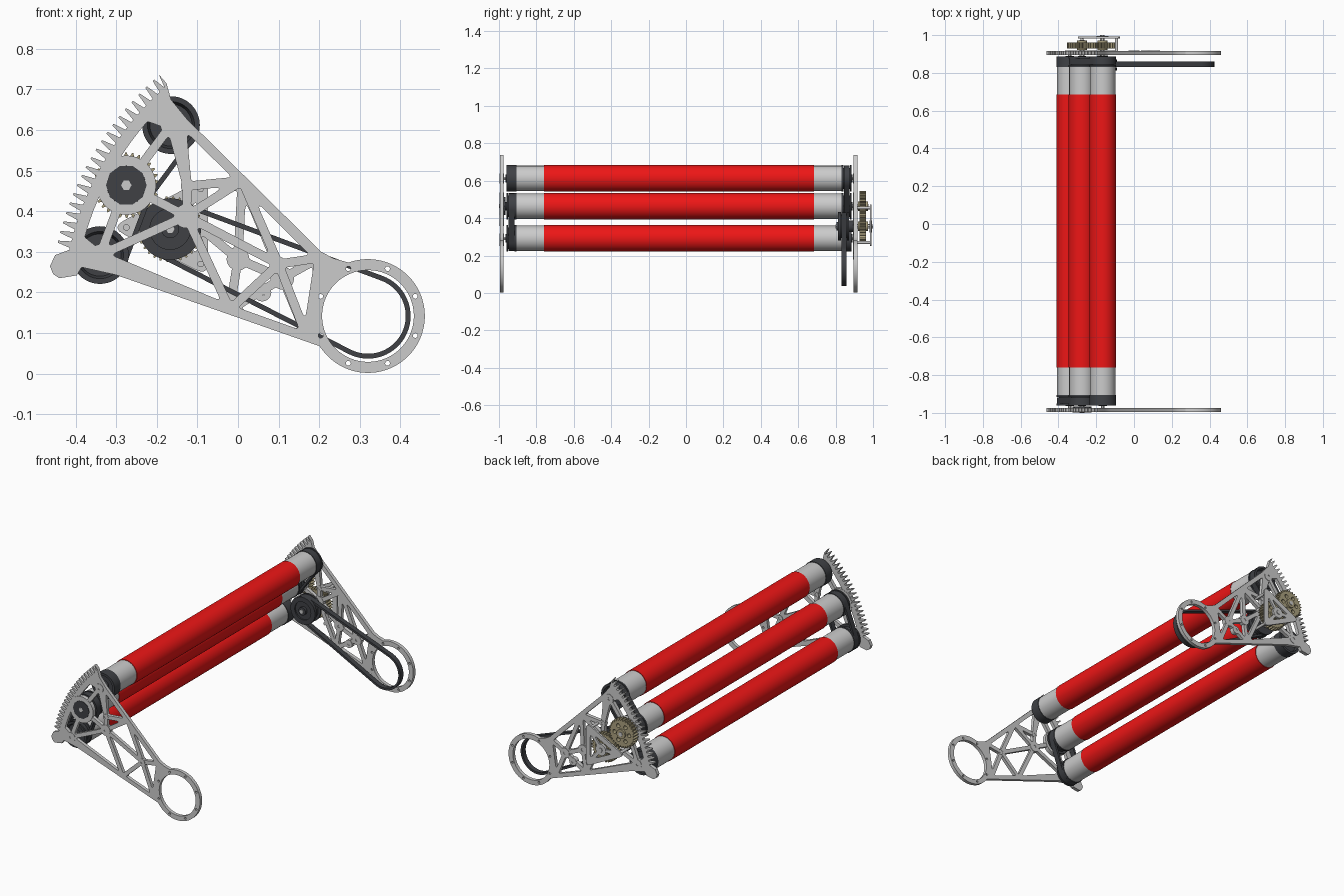
import bpy, bmesh
from math import sin, cos, pi, radians, atan2, acos, tan
from mathutils import Vector

if "Cube" in bpy.data.objects:
    bpy.data.objects.remove(bpy.data.objects["Cube"])


def material(name, rgb):
    m = bpy.data.materials.new(name)
    m.diffuse_color = (*rgb, 1)
    m.use_nodes = True
    m.node_tree.nodes["Principled BSDF"].inputs["Base Color"].default_value = m.diffuse_color
    return m


RED = material("roller_red", (0.85, 0.008, 0.008))
DARK = material("dark_plastic", (0.05, 0.053, 0.06))
TAN = material("gear_tan", (0.40, 0.35, 0.21))


def finish(ob, mat):
    if mat:
        ob.data.materials.append(mat)
    bpy.ops.object.select_all(action='DESELECT')
    ob.select_set(True)
    bpy.context.view_layer.objects.active = ob
    if ob.type == 'CURVE':
        bpy.ops.object.convert(target='MESH')
    bpy.ops.object.shade_smooth_by_angle(angle=radians(30))


def sheet(name, loops, y0, y1, mat=None):
    """Flat part in the xz plane: outer loop first, further loops are holes."""
    cu = bpy.data.curves.new(name, 'CURVE')
    cu.dimensions, cu.fill_mode, cu.extrude = '2D', 'BOTH', (y1 - y0) / 2
    for loop in loops:
        s = cu.splines.new('POLY')
        s.points.add(len(loop) - 1)
        for p, (x, z) in zip(s.points, loop):
            p.co = (x, z, 0, 1)
        s.use_cyclic_u = True
    ob = bpy.data.objects.new(name, cu)
    bpy.context.collection.objects.link(ob)
    ob.rotation_euler, ob.location = (pi / 2, 0, 0), (0, (y0 + y1) / 2, 0)
    finish(ob, mat)


def lathe(name, pos, profile, mat=None, n=48):
    """Turned part on an axis along y, profile is (radius, y)."""
    bm = bmesh.new()
    rings = [[bm.verts.new((pos[0] + r * cos(2 * pi * i / n), y, pos[1] + r * sin(2 * pi * i / n)))
              for i in range(n)] for r, y in profile]
    for a, b in zip(rings, rings[1:]):
        for i in range(n):
            bm.faces.new((a[i], a[(i + 1) % n], b[(i + 1) % n], b[i]))
    bm.faces.new(rings[0])
    bm.faces.new(rings[-1])
    bmesh.ops.recalc_face_normals(bm, faces=bm.faces)
    me = bpy.data.meshes.new(name)
    bm.to_mesh(me)
    bm.free()
    ob = bpy.data.objects.new(name, me)
    bpy.context.collection.objects.link(ob)
    finish(ob, mat)


def rod(name, pos, y0, y1, r, mat=None, n=48):
    lathe(name, pos, [(r, y0), (r, y1)], mat, n)


def polar(c, r, deg):
    return (c[0] + r * cos(radians(deg)), c[1] + r * sin(radians(deg)))


def arc(c, r, a0, a1, n):
    return [polar(c, r, a0 + (a1 - a0) * i / n) for i in range(n + 1)]


def circle(c, r, n=24):
    return arc(c, r, 0, 360, n)[:-1]


def inset(pts, w):
    p = [Vector(q) for q in pts]
    if sum(p[i - 1].cross(p[i]) for i in range(len(p))) < 0:
        p.reverse()
    out = []
    for i in range(len(p)):
        d1, d2 = (p[i] - p[i - 1]).normalized(), (p[(i + 1) % len(p)] - p[i]).normalized()
        n1, n2 = Vector((-d1.y, d1.x)), Vector((-d2.y, d2.x))
        out.append(p[i] + (n1 + n2) * w / (1 + n1.dot(n2)))
    return out


def fillet(pts, r):
    out = []
    for i, p in enumerate(pts):
        a, b = pts[i - 1] - p, pts[(i + 1) % len(pts)] - p
        t = min(r / max(tan(a.angle(b) / 2), 0.05), 0.35 * a.length, 0.35 * b.length)
        s, e = p + a.normalized() * t, p + b.normalized() * t
        out += [s * (1 - k) ** 2 + p * 2 * k * (1 - k) + e * k * k for k in (0, .25, .5, .75, 1)]
    return out


def pocket(*pts, w=0.011):
    return fillet(inset(pts, w), 0.006)


def teeth(c, tip, root, a0, pitch, count):
    pts = []
    for i in range(count):
        a = a0 + i * pitch
        pts += [polar(c, r, a + f * pitch) for r, f in
                ((root, 0.0), (root, 0.2), (tip, 0.45), (tip, 0.65), (root, 0.9))]
    return pts


def wrap(c1, r1, c2, r2):
    d = Vector(c2) - Vector(c1)
    g, al = math_deg(atan2(d.y, d.x)), math_deg(acos((r1 - r2) / d.length))
    return arc(c1, r1, g + al, g + 360 - al, 32) + arc(c2, r2, g - al, g + al, 32)


def math_deg(a):
    return a * 180 / pi


def belt(name, c1, r1, c2, r2, y0, y1):
    sheet(name, [wrap(c1, r1 + .012, c2, r2 + .012), wrap(c1, r1, c2, r2)], y0, y1, DARK)


# layout nodes in the side plane (x, z)
PIVOT = (0.32, 0.142)
TOP, MID, LOW = (-0.165, 0.612), (-0.275, 0.464), (-0.34, 0.292)
DRIVE = (-0.167, 0.356)
HUB, K = (-0.127, 0.388), (-0.125, 0.462)
E, F, G, M = (0.01, 0.475), (0.2, 0.285), (0.17, 0.09), (-0.02, 0.158)

# side plates: gear sector rim, pivot ring and truss pockets
outline = (arc(PIVOT, 0.14, 110, -140, 60) + [(0.2, 0.068), (-0.3, 0.243), (-0.385, 0.262), (-0.397, 0.242),
           (-0.44, 0.235), (-0.455, 0.245), (-0.463, 0.265), (-0.45, 0.292)]
           + teeth(PIVOT, 0.785, 0.753, 167.5, -1.8, 20)
           + [polar(PIVOT, 0.786, 130.9), (-0.176, 0.715), (-0.165, 0.675), (-0.125, 0.626), (0.205, 0.3), (0.235, 0.284)])
ring_holes = [circle(PIVOT, 0.113, 64)] + [circle(polar(PIVOT, 0.126, 22.5 + 45 * i), 0.006, 12) for i in range(8)]
left_pockets = [
    pocket(TOP, MID, *arc(PIVOT, 0.735, 150, 138, 4)),
    pocket(MID, LOW, *arc(PIVOT, 0.735, 165, 153, 4)),
    pocket(TOP, MID, HUB, K), pocket(MID, LOW, HUB),
    pocket((-0.14, 0.622), K, E), pocket(K, HUB, E), pocket(LOW, HUB, M)]
J = (0.1, 0.27)
front_pockets = [pocket(*q) for q in ((HUB, E, J), (E, F, J), (HUB, J, M), (M, J, G), (J, F, G))]
N, J2 = (0.0, 0.282), (0.11, 0.235)
back_pockets = [pocket(*q) for q in ((HUB, E, N), (E, F, J2), (E, J2, N), (HUB, N, M),
                                     (N, J2, M), (M, J2, G), (J2, F, G))]
sheet("front_side_plate", [outline] + ring_holes + left_pockets + front_pockets, -0.994, -0.975)
sheet("back_side_plate", [outline] + ring_holes + left_pockets + back_pockets, 0.896, 0.916)

# bosses where the truss bars meet
for side, y0, y1, extra in (("front", -0.996, -0.973, [(J, .018)]),
                            ("back", 0.894, 0.918, [(N, .028), (J2, .028), (DRIVE, .05), ((.06, .2), .022)])):
    for i, (p, r) in enumerate([(TOP, .026), (LOW, .026), (HUB, .03), (K, .016)] + extra):
        sheet(f"{side}_boss_{i}", [circle(p, r, 32), circle(p, 0.008, 6)], y0, y1)
    sheet(f"{side}_bearing_ring", [circle(MID, .073, 48), circle(MID, .048, 32)], y0, y1)
rod("front_bearing_hub", MID, -0.998, -0.965, 0.05, DARK, 10)

# three rollers with red sleeves, end caps and hex shafts
for name, p in (("top", TOP), ("middle", MID), ("lower", LOW)):
    rod(f"{name}_roller_tube", p, -0.91, 0.835, 0.068)
    rod(f"{name}_roller_sleeve", p, -0.76, 0.685, 0.071, RED)
    ends = (-1.0, 0.975) if name == "middle" else (-0.99, 0.912)
    rod(f"{name}_roller_shaft", p, *ends, 0.013 if name == "middle" else 0.009, None, 6)
    for end, y, s in (("front", -0.96, 1), ("back", 0.886, -1)):
        belted = (name, end) in (("middle", "front"), ("lower", "front"), ("middle", "back"), ("top", "back"))
        groove = [(.071, .009), (.057, .009), (.057, .044), (.071, .044)] if belted else []
        prof = [(.022, -.004), (.022, .018), (.052, .018), (.058, 0), (.071, 0)] + groove + [(.071, .054)]
        lathe(f"{name}_{end}_cap", p, [(r, y + s * d) for r, d in prof], DARK)

# belts between rollers and the long drive belt to the pivot
belt("front_roller_belt", MID, .057, LOW, .057, -0.949, -0.918)
belt("back_roller_belt", TOP, .057, MID, .057, 0.844, 0.875)
belt("drive_belt", DRIVE, .062, PIVOT, .093, 0.831, 0.859)
lathe("drive_pulley", DRIVE, [(.022, .805), (.022, .82), (.05, .82), (.05, .812), (.076, .812), (.076, .829),
                              (.062, .829), (.062, .861), (.076, .861), (.076, .872), (.03, .872), (.03, .892)], DARK)
rod("drive_shaft", DRIVE, 0.80, 1.0, 0.012, None, 6)

# meshing spur gears outside the back plate
for name, p, a0 in (("roller_gear", MID, 0), ("drive_gear", DRIVE, 6)):
    holes = [circle(polar(p, 0.045, 60 * i), 0.011, 16) for i in range(6)]
    sheet(name, [teeth(p, 0.081, 0.071, a0, 12, 30)] + holes, 0.928, 0.962, TAN)
    rod(name + "_hub", p, 0.92, 0.972, 0.026, TAN)

# outer gear bracket on standoffs
corners = [(-0.275, 0.36), (-0.092, 0.455), (-0.092, 0.27)]
webs = [pocket(corners[i - 1], corners[i], DRIVE, w=0.009) for i in range(3)]
sheet("gear_bracket", [fillet(inset(corners, -0.018), 0.02)] + webs, 0.983, 0.993)
sheet("bracket_boss", [circle(DRIVE, .032, 32), circle(DRIVE, .012, 6)], 0.981, 0.995)
for i, c in enumerate(corners):
    rod(f"bracket_standoff_{i}", c, 0.9, 0.99, 0.008, None, 16)
